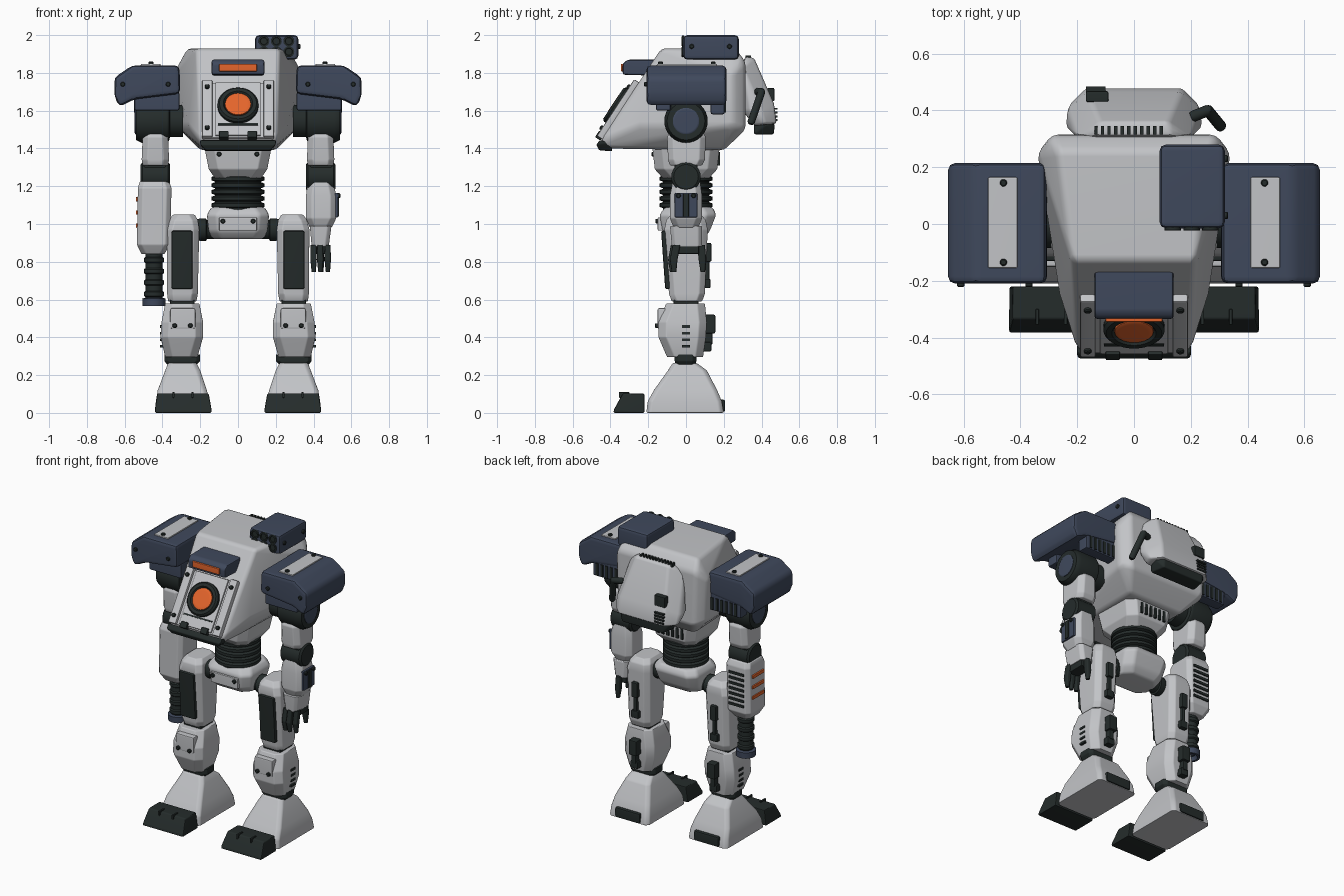
import bpy, bmesh, math
from mathutils import Matrix, Vector

COLOURS = {"light_grey": (.54, .55, .57), "slate_blue": (.05, .066, .108),
           "charcoal": (.018, .025, .024), "orange": (.78, .13, .025)}
MATS = {}
for key, rgb in COLOURS.items():
    MATS[key] = bpy.data.materials.new(key)
    MATS[key].diffuse_color = (*rgb, 1)
W, B, D, O = COLOURS.keys()


def finish(name, bm, mat, bevel=0, mirror=False, M=None):
    """Bevel hard edges, mark the rest by angle and make the object."""
    bmesh.ops.recalc_face_normals(bm, faces=bm.faces)
    if bevel:
        edges = [e for e in bm.edges if len(e.link_faces) == 2 and e.calc_face_angle(0) > .3]
        bmesh.ops.bevel(bm, geom=edges, offset=bevel, segments=2, profile=.5,
                        affect='EDGES', clamp_overlap=True)
    for f in bm.faces:
        f.smooth = True
    for e in bm.edges:
        e.smooth = len(e.link_faces) == 2 and e.calc_face_angle(0) < .65
    if M:
        bm.transform(M)
    me = bpy.data.meshes.new(name)
    bm.to_mesh(me)
    bm.free()
    me.materials.append(MATS[mat])
    ob = bpy.data.objects.new(name, me)
    bpy.context.collection.objects.link(ob)
    if mirror:
        ob.modifiers.new("mirror", 'MIRROR').use_mirror_merge = False
    ob.modifiers.new("normals", 'WEIGHTED_NORMAL').keep_sharp = True
    return ob


def boxes(name, ranges, mat, bevel=0, mirror=False, M=None):
    bm = bmesh.new()
    for x0, x1, y0, y1, z0, z1 in ranges:
        T = Matrix.Translation(((x0 + x1) / 2, (y0 + y1) / 2, (z0 + z1) / 2))
        bmesh.ops.create_cube(bm, size=1, matrix=T @ Matrix.Diagonal((x1 - x0, y1 - y0, z1 - z0, 1)))
    return finish(name, bm, mat, bevel, mirror, M)


def hull(name, pts, mat, bevel=0, mirror=False, sym=False):
    bm = bmesh.new()
    for p in pts:
        bm.verts.new(p)
        if sym:
            bm.verts.new((-p[0], p[1], p[2]))
    res = bmesh.ops.convex_hull(bm, input=bm.verts)
    bmesh.ops.delete(bm, geom=list({v for v in res["geom_interior"] if v.is_valid}), context='VERTS')
    bmesh.ops.dissolve_limit(bm, angle_limit=.06, verts=bm.verts, edges=bm.edges)
    return finish(name, bm, mat, bevel, mirror)


def skin(bm, rings):
    rows = [[bm.verts.new(p) for p in r] for r in rings]
    n = len(rows[0])
    for a, b in zip(rows, rows[1:]):
        for i in range(n):
            bm.faces.new((a[i], a[(i + 1) % n], b[(i + 1) % n], b[i]))
    bm.faces.new(rows[0][::-1])
    bm.faces.new(rows[-1])


def loft(name, sections, mat, c=.03, bevel=.006, mirror=False, M=None):
    """Stack of corner-cut rectangles: (z, x0, x1, y0, y1)."""
    bm = bmesh.new()
    skin(bm, [[(x0 + c, y0, z), (x1 - c, y0, z), (x1, y0 + c, z), (x1, y1 - c, z), (x1 - c, y1, z),
               (x0 + c, y1, z), (x0, y1 - c, z), (x0, y0 + c, z)] for z, x0, x1, y0, y1 in sections])
    return finish(name, bm, mat, bevel, mirror, M)


def lathe(name, profile, centres, mat, axis='Z', n=28, mirror=False, M=None):
    """Turned part, profile of (radius, height) along the axis; Y points to the front."""
    R = {'Z': Matrix(), 'X': Matrix.Rotation(math.pi / 2, 4, 'Y'),
         'Y': Matrix.Rotation(math.pi / 2, 4, 'X')}[axis]
    bm = bmesh.new()
    for c in centres:
        skin(bm, [[Vector(c) + R @ Vector((r * math.cos(i * math.tau / n), r * math.sin(i * math.tau / n), h))
                   for i in range(n)] for r, h in profile])
    return finish(name, bm, mat, 0, mirror, M)


def extrude(name, profile, a0, a1, mat, bevel, axis='X', mirror=False):
    """Prism of a (y, z) profile along X or of an (x, z) profile along Y."""
    bm = bmesh.new()
    skin(bm, [[(a, p, z) if axis == 'X' else (p, a, z) for p, z in profile] for a in (a0, a1)])
    return finish(name, bm, mat, bevel, mirror)


SCREW = [(.013, -.01), (.013, .008), (.009, .012)]

# Torso shell
hull("torso", [(.22, -.13, 1.93), (.27, .26, 1.93), (.29, .315, 1.86), (.28, .315, 1.5), (.34, .25, 1.8),
               (.33, .25, 1.52), (.265, -.25, 1.52), (.2, -.455, 1.44), (.185, -.435, 1.4), (.2, .2, 1.39)],
     W, .022, sym=True)

# Sloping face plate with eye, rails and screws
F = Matrix.Translation((0, -.348, 1.6)) @ Matrix.Rotation(math.radians(-33.4), 4, 'X')
boxes("face_plate", [(-.18, .18, -.012, .02, -.18, .17)], W, .008, M=F)
boxes("face_rails", [(.135, .19, -.03, .01, -.18, .18)], W, .008, True, M=F)
boxes("face_centre", [(-.12, .12, -.022, .01, -.17, .17)], W, .006, M=F)
lathe("eye_ring", [(.108, 0), (.108, .04), (.098, .052), (.078, .052), (.07, .04)], [(0, 0, .012)], D, 'Y', 32, M=F)
lathe("eye_lens", [(.07, .03), (.068, .047), (.05, .053)], [(0, 0, .012)], O, 'Y', 32, M=F)
boxes("face_slot", [(-.105, .105, -.028, 0, -.108, -.098)], D, M=F)
boxes("face_latches", [(.05, .1, -.035, 0, -.19, -.15)], D, .005, True, M=F)
lathe("face_screws", SCREW, [(.163, -.03, .13), (.163, -.03, -.13)], D, 'Y', 10, True, M=F)
hull("chin_lip", [(.2, -.455, 1.445), (.2, -.475, 1.42), (.17, -.46, 1.39), (.17, -.39, 1.385), (.2, -.4, 1.43)],
     D, .006, sym=True)

# Brow visor
extrude("brow_visor", [(-.335, 1.79), (-.14, 1.785), (-.14, 1.87), (-.31, 1.87), (-.335, 1.85)], -.14, .14, B, .012)
boxes("visor_light", [(-.1, .1, -.345, -.3, 1.808, 1.848)], O, .005)

# Rocket pod
boxes("rocket_pod", [(.09, .32, -.015, .28, 1.87, 2)], B, .022)
tubes = [(x, -.01, z) for x in (.137, .203, .269) for z in (1.968, 1.912)]
lathe("rocket_tubes", [(.029, 0), (.029, .012), (.02, .013), (.018, .006)], tubes, D, 'Y', 16)
lathe("pod_screws", SCREW, [(.32, .03, 1.94), (.32, .23, 1.94)], D, 'X', 10)

# Shoulder armour
extrude("shoulder_armour", [(.305, 1.69), (.31, 1.84), (.56, 1.84), (.655, 1.775), (.655, 1.68), (.63, 1.62), (.55, 1.66)],
        -.21, .215, B, .025, 'Y', True)
boxes("shoulder_top_plate", [(.41, .515, -.155, .165, 1.82, 1.848)], W, .006, True)
lathe("shoulder_plate_screws", SCREW, [(.46, y, 1.848) for y in (-.135, .145)], D, 'Z', 10, True)
lathe("shoulder_front_screws", SCREW, [(x, -.21, 1.74) for x in (.37, .61)], D, 'Y', 10, True)
boxes("shoulder_vent_block", [(.31, .55, .13, .205, 1.58, 1.7), (.31, .55, -.16, -.08, 1.6, 1.7)], B, .012, True)
boxes("shoulder_vents", [(x, x + .018, .2, .211, 1.59, 1.67) for x in (.33, .365, .4, .435, .47, .505)], D, 0, True)

# Shoulder joint and upper arm
lathe("shoulder_joint", [(.085, .29), (.085, .36), (.105, .365), (.115, .38), (.115, .51), (.1, .54)],
      [(0, 0, 1.545)], D, 'X', 32, True)
lathe("shoulder_cap", [(.07, .5), (.07, .543), (.06, .549)], [(0, 0, 1.545)], B, 'X', 28, True)
loft("upper_arm", [(1.31, .37, .505, -.085, .085), (1.34, .365, .51, -.095, .1), (1.46, .37, .505, -.1, .105),
                   (1.5, .385, .49, -.08, .08)], W, mirror=True)
lathe("elbow", [(.065, .36), (.078, .37), (.078, .505), (.065, .515)], [(0, 0, 1.25)], D, 'X', 24, True)
boxes("elbow_link", [(.38, .5, -.06, .06, 1.2, 1.34)], D, .01, True)

# Gun forearm on one side
loft("gun_forearm", [(.84, -.51, -.39, -.07, .07), (.89, -.535, -.36, -.1, .1), (1.19, -.53, -.352, -.1, .1),
                     (1.225, -.52, -.365, -.085, .085)], W, .025)
boxes("gun_side_lights", [(-.541, -.52, -.06, .06, z, z + .022) for z in (.98, 1.05, 1.12)], O, .003)
boxes("gun_back_vents", [(-.5, -.39, .09, .107, z, z + .016) for z in (.93, .965, 1, 1.035, 1.07, 1.105, 1.14)], D)
barrel = [(.042, .59)]
for z in (.63, .69, .75, .81):
    barrel += [(.045, z - .016), (.053, z - .01), (.053, z + .01), (.045, z + .016)]
lathe("gun_barrel", barrel + [(.045, .86)], [(-.445, 0, 0)], D, 'Z', 24)
lathe("gun_muzzle", [(.035, .59), (.045, .565), (.06, .565), (.062, .605), (.045, .61)], [(-.445, 0, 0)], B, 'Z', 24)

# Hand forearm on the other side
loft("hand_forearm", [(.98, .38, .495, -.065, .065), (1.03, .36, .52, -.085, .085), (1.15, .36, .52, -.085, .085),
                      (1.225, .37, .505, -.07, .075)], W)
loft("wrist_cuff", [(.88, .39, .48, -.075, .085), (.99, .38, .495, -.085, .085)], W, .02)
boxes("forearm_plate", [(.51, .53, -.06, .06, 1.035, 1.165)], B, .006)
boxes("forearm_plate_bracket", [(.528, .536, -.015, .015, 1.04, 1.16)], D, .002)
lathe("forearm_plate_screws", SCREW, [(.53, y, 1.15) for y in (-.04, .04)], D, 'X', 10)
boxes("palm", [(.395, .475, -.06, .07, .84, .9)], D, .01)
for i, (x, y) in enumerate([(.4, -.06), (.435, -.065), (.475, -.055), (.44, .075)]):
    t = .012 if y > 0 else -.01
    loft(f"finger_{i + 1}", [(.745, x - .01, x + .012, y - .01 + t, y + .014 + t), (.81, x - .017, x + .017, y - .02 + t, y + .02 + t),
                             (.89, x - .015, x + .015, y - .015, y + .025)], D, .006, .003)

# Waist and pelvis
loft("waist_block", [(1.24, -.12, .12, -.12, .12), (1.29, -.155, .155, -.165, .165), (1.42, -.18, .18, -.18, .18)], W, .05)
boxes("waist_vents", [(x, x + .016, .15, .18, 1.31, 1.38) for x in (-.1, -.065, -.03, .005, .04, .075)], D)
lathe("waist_screws", SCREW, [(.1, -.17, 1.37)], D, 'Y', 10, True)
bellows = [(.12, 1.06)]
for z in (1.1, 1.135, 1.17, 1.205, 1.24):
    bellows += [(.122, z - .016), (.14, z - .009), (.14, z + .009), (.122, z + .016)]
lathe("waist_bellows", bellows, [(0, 0, 0)], D, 'Z', 32)
loft("pelvis", [(.92, -.135, .135, -.09, .09), (.96, -.155, .155, -.125, .125), (1.05, -.165, .165, -.14, .16),
                (1.09, -.14, .14, -.11, .14)], W, .05, .014)
boxes("pelvis_plate", [(-.1, .1, -.15, -.1, .965, 1.035)], W, .006)
lathe("pelvis_screws", SCREW, [(.08, -.15, 1.015)], D, 'Y', 10, True)
lathe("hip_joint", [(.05, .1), (.05, .165), (.06, .17), (.06, .2), (.05, .23)], [(0, 0, .97)], D, 'X', 24, True)

# Thighs
loft("thigh", [(.59, .22, .37, -.075, .085), (.63, .213, .375, -.09, .1), (.97, .205, .378, -.115, .115),
               (1.02, .212, .365, -.105, .105), (1.05, .23, .345, -.08, .08)], W, mirror=True)
TILT = Matrix.Translation((0, -.107, .81)) @ Matrix.Rotation(.07, 4, 'X')
boxes("thigh_front_panel", [(.24, .352, -.014, .02, -.155, .155)], D, .01, True, M=TILT)
boxes("thigh_piston", [(.27, .315, .09, .135, .8, .9), (.28, .305, .09, .125, .68, .82), (.265, .32, .085, .13, .66, .71)],
      D, .008, True)
boxes("thigh_collar", [(.23, .36, -.065, .065, .56, .61)], D, .008, True)

# Shins
loft("shin", [(.295, .215, .385, -.1, .09), (.4, .185, .41, -.145, .105), (.48, .185, .405, -.145, .11),
              (.58, .205, .385, -.105, .1)], W, .04, mirror=True)
boxes("knee_plate", [(.225, .36, -.151, -.1, .445, .555)], W, .01, True)
lathe("knee_screws", SCREW, [(x, -.153, .462) for x in (.252, .335)], D, 'Y', 10, True)
boxes("shin_vents", [(.39, .412, -.022, .022, z, z + .014) for z in (.345, .38, .415, .45)], D, 0, True)
boxes("calf_piston", [(.26, .32, .09, .155, .42, .52), (.275, .31, .09, .14, .36, .44), (.265, .32, .085, .135, .325, .375)],
      D, .008, True)

# Ankles, feet and toes
loft("ankle", [(.255, .22, .375, -.055, .05), (.275, .2, .39, -.06, .055), (.31, .2, .39, -.06, .055)], D, .02, .004, True)
loft("foot", [(0, .145, .44, -.21, .2), (.06, .15, .435, -.203, .19), (.12, .165, .425, -.17, .165),
              (.225, .2, .385, -.095, .11), (.265, .22, .37, -.07, .055)], W, .02, .008, True)
hull("toe_cap", [(x, y, z) for x in (.14, .44) for y, z in ((-.385, 0), (-.38, .02), (-.22, 0))] +
     [(x, y, .103) for x in (.155, .428) for y in (-.335, -.22)], D, .008, True)
boxes("toe_ridges", [(x, x + .012, -.355, -.3, .08, .11) for x in (.235, .335)], D, .003, True)
boxes("heel_pad", [(.2, .385, .17, .207, .005, .07)], D, .01, True)

# Backpack
hull("backpack", [(.13, .31, 1.885), (.12, .36, 1.88), (.2, .3, 1.83), (.165, .465, 1.64), (.235, .4, 1.6),
                  (.24, .34, 1.6), (.17, .48, 1.53), (.23, .42, 1.53), (.2, .36, 1.52), (.18, .3, 1.6)], W, .014, sym=True)
hull("backpack_base", [(.15, .47, 1.53), (.19, .43, 1.53), (.15, .465, 1.475), (.17, .36, 1.475), (.17, .36, 1.53)],
     D, .008, sym=True)
boxes("backpack_top_vents", [(-.14 + i * .023, -.128 + i * .023, .315, .345, 1.87, 1.892) for i in range(11)], D)
boxes("backpack_port", [(-.17, -.09, .43, .468, 1.65, 1.72)], D, .006)
boxes("backpack_slats", [(-.17, -.1, .45, .484, z, z + .01) for z in (1.545, 1.565, 1.585, 1.605)], D)
for i, (a, b) in enumerate([((.21, .38, 1.7), (.26, .4, 1.7)), ((.26, .4, 1.7), (.305, .345, 1.54))]):
    a, b = Vector(a), Vector(b)
    T = Matrix.Translation(a) @ (b - a).to_track_quat('Z', 'Y').to_matrix().to_4x4()
    lathe(f"backpack_hose_{i + 1}", [(.016, -.01), (.02, 0), (.02, (b - a).length), (.014, (b - a).length + .012)],
          [(0, 0, 0)], D, 'Z', 16, M=T)
